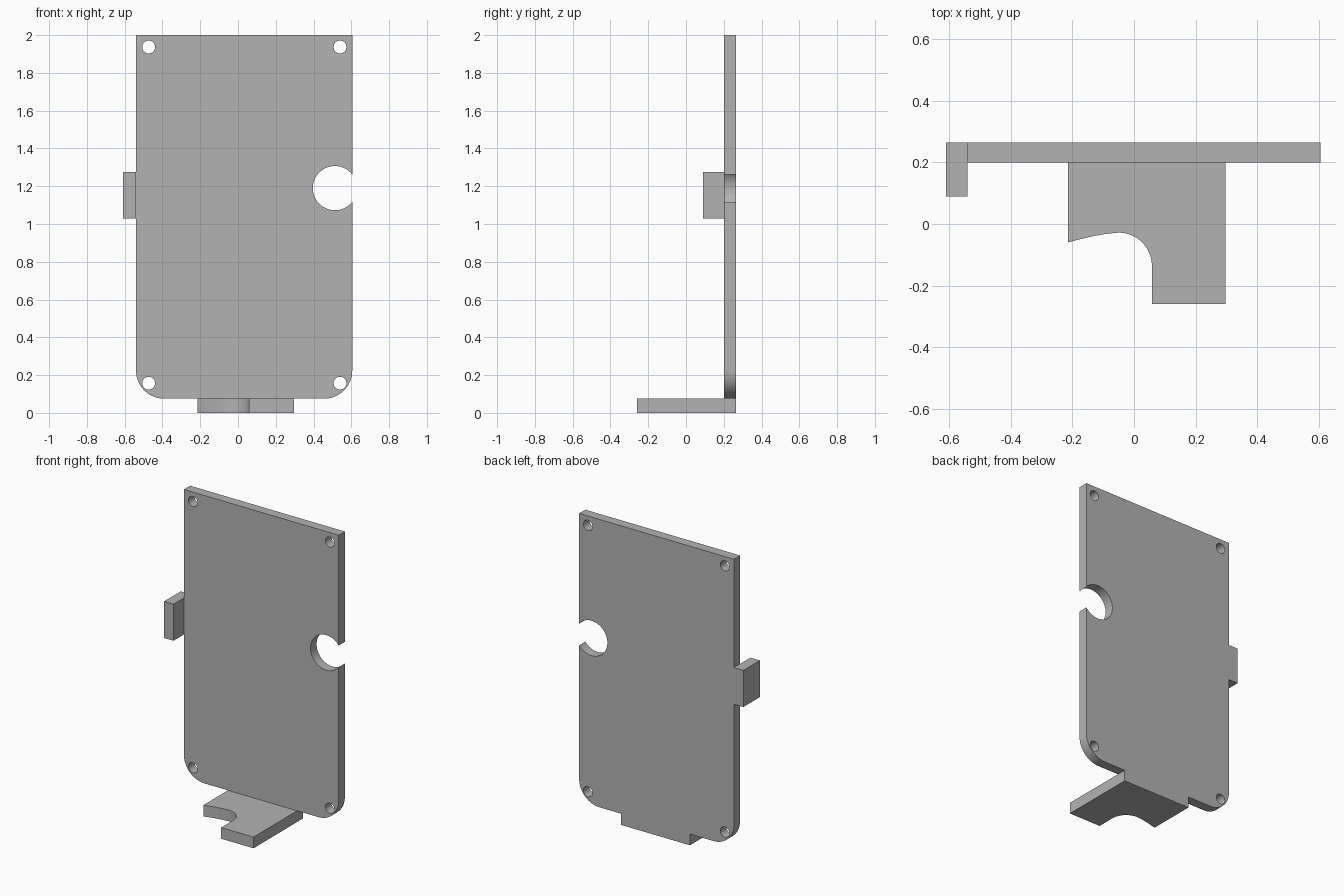
import bpy
import bmesh
from math import sin, cos, asin, pi, radians

cube = bpy.data.objects.get("Cube")
if cube:
    bpy.data.objects.remove(cube, do_unlink=True)

grey = bpy.data.materials.new("plain grey")
grey.use_nodes = True
colour = (0.45, 0.45, 0.45, 1)
grey.diffuse_color = colour
grey.node_tree.nodes["Principled BSDF"].inputs["Base Color"].default_value = colour


def arc(cx, cy, r, start, end, steps=20):
    """Points along a circular arc, angles in radians."""
    angles = [start + (end - start) * i / steps for i in range(steps + 1)]
    return [(cx + r * cos(a), cy + r * sin(a)) for a in angles]


def extrude(name, profile, low, high, upright=False):
    """Extrude a profile along z, or along y when upright."""
    bm = bmesh.new()
    verts = [bm.verts.new((u, low, v) if upright else (u, v, low)) for u, v in profile]
    face = bm.faces.new(verts)
    moved = bmesh.ops.extrude_face_region(bm, geom=[face])["geom"]
    step = (0, high - low, 0) if upright else (0, 0, high - low)
    bmesh.ops.translate(bm, vec=step,
                        verts=[v for v in moved if isinstance(v, bmesh.types.BMVert)])
    bmesh.ops.recalc_face_normals(bm, faces=bm.faces)
    mesh = bpy.data.meshes.new(name)
    bm.to_mesh(mesh)
    bm.free()
    mesh.materials.append(grey)
    obj = bpy.data.objects.new(name, mesh)
    bpy.context.collection.objects.link(obj)
    return obj


LEFT, RIGHT, BOTTOM, TOP = -0.54, 0.605, 0.075, 2.0
FRONT, BACK = 0.2, 0.265
CORNER = 0.15

# Back plate: rounded lower corners and a round notch in one edge
notch_x, notch_z, notch_r = 0.513, 1.19, 0.117
half = pi / 2 - asin((RIGHT - notch_x) / notch_r)
outline = arc(LEFT + CORNER, BOTTOM + CORNER, CORNER, pi, 1.5 * pi)
outline += arc(RIGHT - CORNER, BOTTOM + CORNER, CORNER, 1.5 * pi, 2 * pi)
outline += arc(notch_x, notch_z, notch_r, 2 * pi - half, half, 48)
outline += [(RIGHT, TOP), (LEFT, TOP)]
plate = extrude("back_plate", outline, FRONT, BACK, upright=True)

# Screw holes near the four corners
for x in (-0.473, 0.54):
    for z in (0.157, 1.937):
        cutter = extrude("screw_hole_cutter", arc(x, z, 0.034, 0, 2 * pi, 32)[:-1],
                         FRONT - 0.1, BACK + 0.1, upright=True)
        cutter.hide_render = True
        cutter.hide_set(True)
        cut = plate.modifiers.new("screw_hole", 'BOOLEAN')
        cut.operation = 'DIFFERENCE'
        cut.solver = 'EXACT'
        cut.object = cutter

# Apply the cuts and drop the cutters
bpy.context.view_layer.update()
evaluated = plate.evaluated_get(bpy.context.evaluated_depsgraph_get())
finished = bpy.data.meshes.new_from_object(evaluated)
plate.modifiers.clear()
plate.data = finished
for obj in list(bpy.data.objects):
    if obj.name.startswith("screw_hole_cutter"):
        bpy.data.objects.remove(obj, do_unlink=True)

# Side tab reaching forward
tab = extrude("side_tab", [(-0.61, 0.09), (LEFT, 0.09), (LEFT, BACK), (-0.61, BACK)],
              1.03, 1.275)

# Foot with a curved cut-out along its front edge
foot_outline = [(-0.215, BACK), (-0.215, -0.06), (-0.17, -0.048),
                (-0.13, -0.039), (-0.09, -0.032)]
foot_outline += arc(-0.05, -0.136, 0.108, pi / 2, 0)
foot_outline += [(0.058, -0.26), (0.297, -0.26), (0.297, BACK)]
foot = extrude("foot", foot_outline, 0, BOTTOM)

# Smooth the curved walls while keeping edges sharp
bpy.ops.object.select_all(action='DESELECT')
for obj in (plate, tab, foot):
    obj.select_set(True)
bpy.context.view_layer.objects.active = plate
bpy.ops.object.shade_smooth_by_angle(angle=radians(30))
